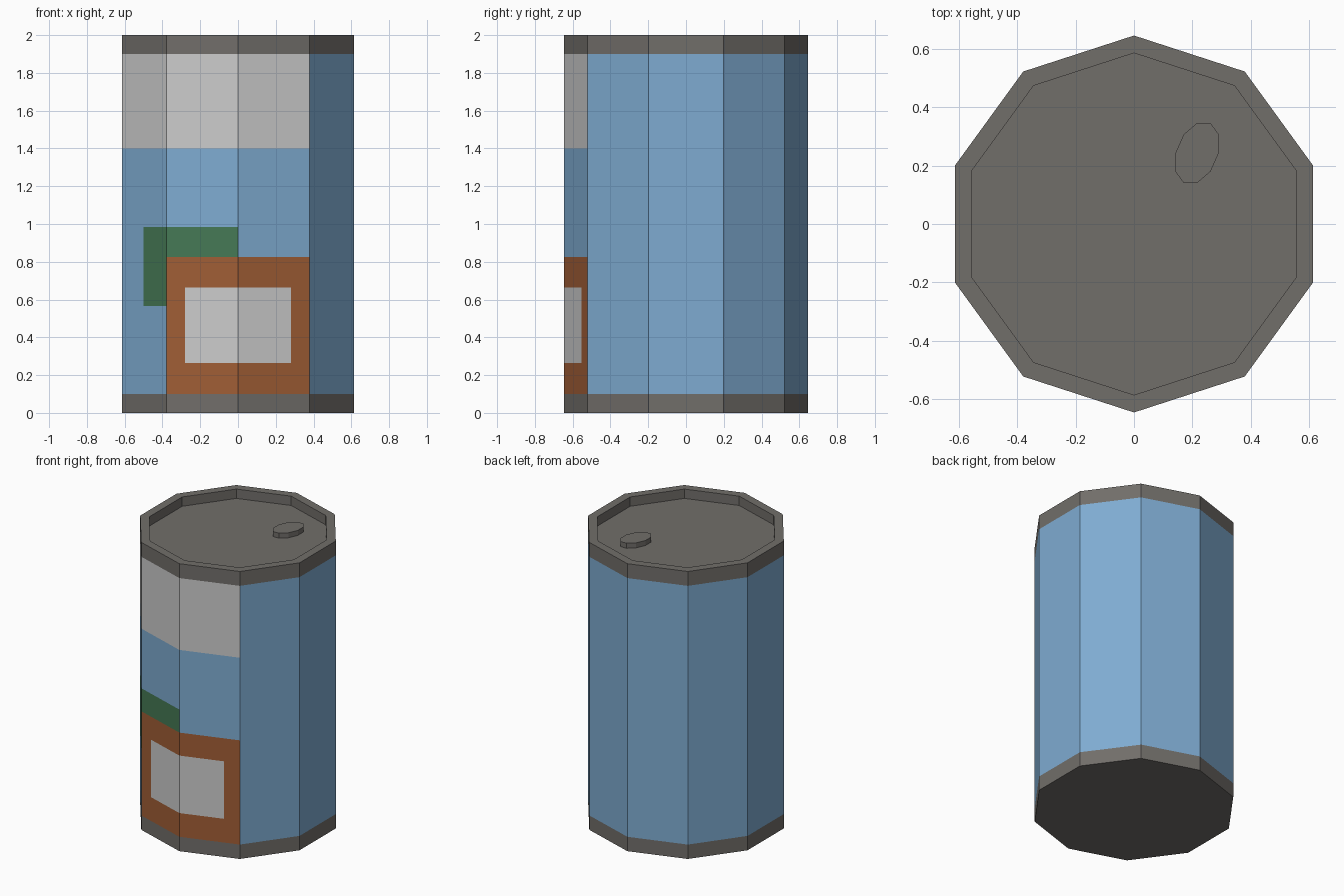
import bpy, bmesh
from math import sin, cos, pi, radians

if "Cube" in bpy.data.objects:
    bpy.data.objects.remove(bpy.data.objects["Cube"])

R, R_IN, SIDES = 0.645, 0.585, 10
LOW, HIGH, FLOOR = 0.10, 1.90, 1.935


def material(name, rgb):
    m = bpy.data.materials.new(name)
    m.diffuse_color = (*rgb, 1)
    m.use_nodes = True
    m.node_tree.nodes["Principled BSDF"].inputs["Base Color"].default_value = m.diffuse_color
    return m


dark = material("dark_metal", (0.165, 0.156, 0.144))
blue = material("blue_paint", (0.21, 0.41, 0.64))
white = material("pale_label", (0.62, 0.62, 0.62))
green = material("green_label", (0.06, 0.19, 0.09))
brown = material("brown_label", (0.35, 0.11, 0.036))


def circle(r, z):
    """Regular ten-sided ring with a corner pointing to the front."""
    return [(r * sin(2 * pi * i / SIDES), -r * cos(2 * pi * i / SIDES), z)
            for i in range(SIDES)]


def loft(rings, cap_start=False, cap_end=False):
    """Join counter-clockwise rings with quads, optionally capping the ends."""
    bm = bmesh.new()
    loops = [[bm.verts.new(p) for p in ring] for ring in rings]
    n = len(rings[0])
    for a, b in zip(loops, loops[1:]):
        for i in range(n):
            j = (i + 1) % n
            bm.faces.new((a[i], a[j], b[j], b[i]))
    if cap_start:
        bm.faces.new(loops[0][::-1])
    if cap_end:
        bm.faces.new(loops[-1])
    return bm


def finish(bm, name, mats):
    me = bpy.data.meshes.new(name)
    bm.to_mesh(me)
    bm.free()
    for m in mats:
        me.materials.append(m)
    ob = bpy.data.objects.new(name, me)
    bpy.context.collection.objects.link(ob)
    return ob


# Bottom band with flat base
finish(loft([circle(R, 0), circle(R, LOW)], cap_start=True), "bottom_band", [dark])

# Top band with raised lip and sunken lid
finish(loft([circle(R, HIGH), circle(R, 2), circle(R_IN, 2), circle(R_IN, FLOOR)],
            cap_end=True), "top_band_and_lid", [dark])

# Oval opening tab on the lid
tab_rings = []
for z in (FLOOR, FLOOR + 0.035):
    angles = [radians(18 + 36 * k) for k in range(SIDES)]
    tab_rings.append([(0.216 + 0.078 * cos(t), 0.243 + 0.108 * sin(t + radians(18)), z)
                      for t in angles])
finish(loft(tab_rings, cap_end=True), "lid_tab", [dark])

# Painted wall: cut the three label facets, then colour the pieces
wall = loft([circle(R, LOW), circle(R, HIGH)])


def on_label_side(f):
    c = f.calc_center_median()
    return c.y < -0.25 and c.x < 0.35


cuts = [((0, 0, z), (0, 0, 1)) for z in (0.265, 0.565, 0.665, 0.825, 0.985, 1.4)]
cuts += [((x, 0, 0), (1, 0, 0)) for x in (-0.5, -0.28, 0.28)]
for co, no in cuts:
    faces = [f for f in wall.faces if on_label_side(f)]
    edges = {e for f in faces for e in f.edges}
    verts = {v for f in faces for v in f.verts}
    bmesh.ops.bisect_plane(wall, geom=faces + list(edges) + list(verts),
                           plane_co=co, plane_no=no, dist=1e-5)

for f in wall.faces:
    if not on_label_side(f):
        continue
    c = f.calc_center_median()
    if c.z > 1.4:
        f.material_index = 1
    elif abs(c.x) < 0.28 and 0.265 < c.z < 0.665:
        f.material_index = 1
    elif c.x > -0.379 and c.z < 0.825:
        f.material_index = 3
    elif -0.5 < c.x < 0 and 0.565 < c.z < 0.985:
        f.material_index = 2
finish(wall, "painted_wall", [blue, white, green, brown])
